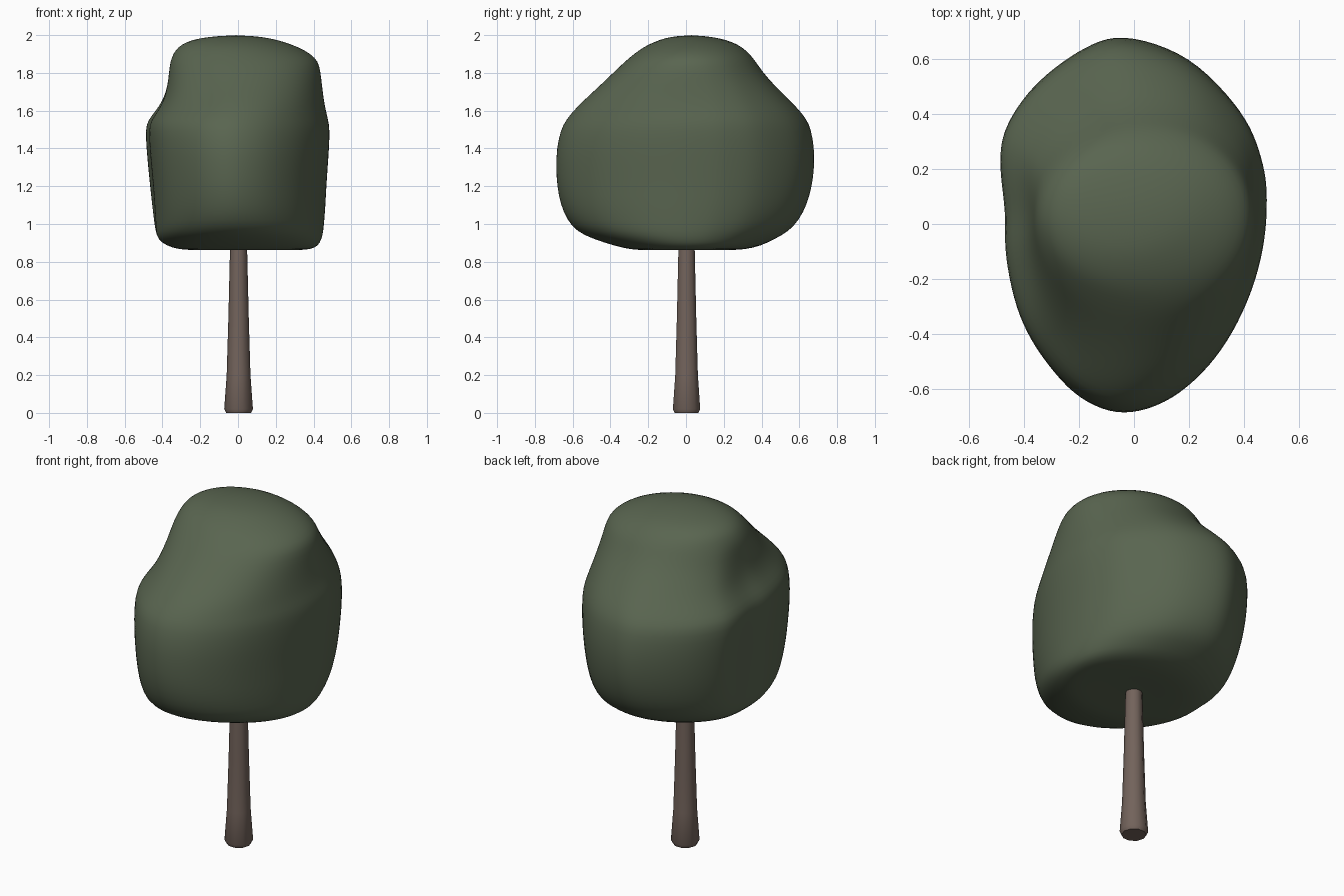
import bpy, math
from mathutils import Vector

if "Cube" in bpy.data.objects:
    bpy.data.objects.remove(bpy.data.objects["Cube"])


def material(name, col):
    m = bpy.data.materials.new(name)
    m.diffuse_color = (*col, 1)
    m.use_nodes = True
    m.node_tree.nodes["Principled BSDF"].inputs["Base Color"].default_value = m.diffuse_color
    return m


def loft(name, rings, bottom, top, mat):
    n = len(rings[0])
    verts = [p for r in rings for p in r] + [bottom, top]
    faces = [(k * n + i, k * n + (i + 1) % n, (k + 1) * n + (i + 1) % n, (k + 1) * n + i)
             for k in range(len(rings) - 1) for i in range(n)]
    last = (len(rings) - 1) * n
    b, t = len(verts) - 2, len(verts) - 1
    for i in range(n):
        j = (i + 1) % n
        faces += [(j, i, b), (last + i, last + j, t)]
    me = bpy.data.meshes.new(name)
    me.from_pydata(verts, [], faces)
    me.materials.append(mat)
    ob = bpy.data.objects.new(name, me)
    bpy.context.collection.objects.link(ob)
    return ob


# canopy plan outline at its widest, smoothed by a closed spline
plan = [Vector(p) for p in [
    (.485, .1), (.465, .25), (.39, .42), (.2, .61), (-.04, .69), (-.21, .635), (-.37, .51), (-.465, .37),
    (-.49, .24), (-.472, .05), (-.468, -.12), (-.42, -.33), (-.33, -.49), (-.2, -.625), (-.04, -.68),
    (.14, -.625), (.3, -.48), (.41, -.29), (.47, -.09)]]


def spline(pts, steps):
    out, n = [], len(pts)
    for i in range(n):
        a, b, c, d = (pts[(i + k) % n] for k in (-1, 0, 1, 2))
        for s in range(steps):
            t = s / steps
            out.append(.5 * (2 * b + (c - a) * t + (2 * a - 5 * b + 4 * c - d) * t * t
                             + (3 * b - a - 3 * c + d) * t ** 3))
    return out


egg = [Vector((p.x / .49, p.y / .69)) for p in spline(plan, 3)]

# canopy levels: z, x min, x max, y min, y max, share of plan outline (rest is ellipse)
levels = [
    (.862, -.22, .30, -.22, .22, 0), (.864, -.31, .385, -.29, .31, .1), (.885, -.38, .425, -.38, .40, .2),
    (.92, -.425, .443, -.49, .47, .4), (.96, -.437, .452, -.58, .545, .6), (1.02, -.445, .457, -.63, .60, .8),
    (1.1, -.455, .463, -.665, .642, .9), (1.2, -.466, .468, -.685, .67, 1), (1.3, -.476, .475, -.69, .682, 1),
    (1.4, -.485, .482, -.687, .682, 1), (1.5, -.491, .486, -.665, .665, 1), (1.55, -.478, .478, -.637, .643, 1),
    (1.6, -.435, .465, -.597, .605, .9), (1.65, -.402, .456, -.547, .555, .75), (1.7, -.382, .449, -.493, .505, .6),
    (1.77, -.368, .441, -.417, .435, .35), (1.84, -.362, .432, -.345, .382, .15), (1.88, -.352, .41, -.30, .355, 0),
    (1.92, -.332, .355, -.25, .317, 0), (1.95, -.30, .285, -.20, .275, 0), (1.975, -.245, .21, -.14, .215, 0),
    (1.992, -.15, .12, -.08, .13, 0)]


def section(z, x0, x1, y0, y1, f):
    pts = [p.normalized().lerp(p, f) for p in egg]
    lo = [min(p[k] for p in pts) for k in (0, 1)]
    hi = [max(p[k] for p in pts) for k in (0, 1)]
    return [(x0 + (x1 - x0) * (p.x - lo[0]) / (hi[0] - lo[0]),
             y0 + (y1 - y0) * (p.y - lo[1]) / (hi[1] - lo[1]), z) for p in pts]


canopy = loft("canopy", [section(*l) for l in levels], (.03, 0, .87), (-.01, .03, 2.0),
              material("foliage", (.10, .13, .08)))
sub = canopy.modifiers.new("smooth", 'SUBSURF')
sub.levels = sub.render_levels = 1
for p in canopy.data.polygons:
    p.use_smooth = True

# trunk: tapered post with a flared foot
sides = 10
profile = [(0, .066), (.02, .076), (.2, .063), (.5, .054), (.88, .045)]
rings = [[(r * math.cos(2 * math.pi * i / sides) + .003, r * math.sin(2 * math.pi * i / sides) + .003,
           z) for i in range(sides)] for z, r in profile]
trunk = loft("trunk", rings, (0, 0, 0), (0, 0, .9), material("bark", (.17, .125, .105)))
bpy.context.view_layer.objects.active = trunk
trunk.select_set(True)
bpy.ops.object.shade_smooth_by_angle(angle=math.radians(40))
